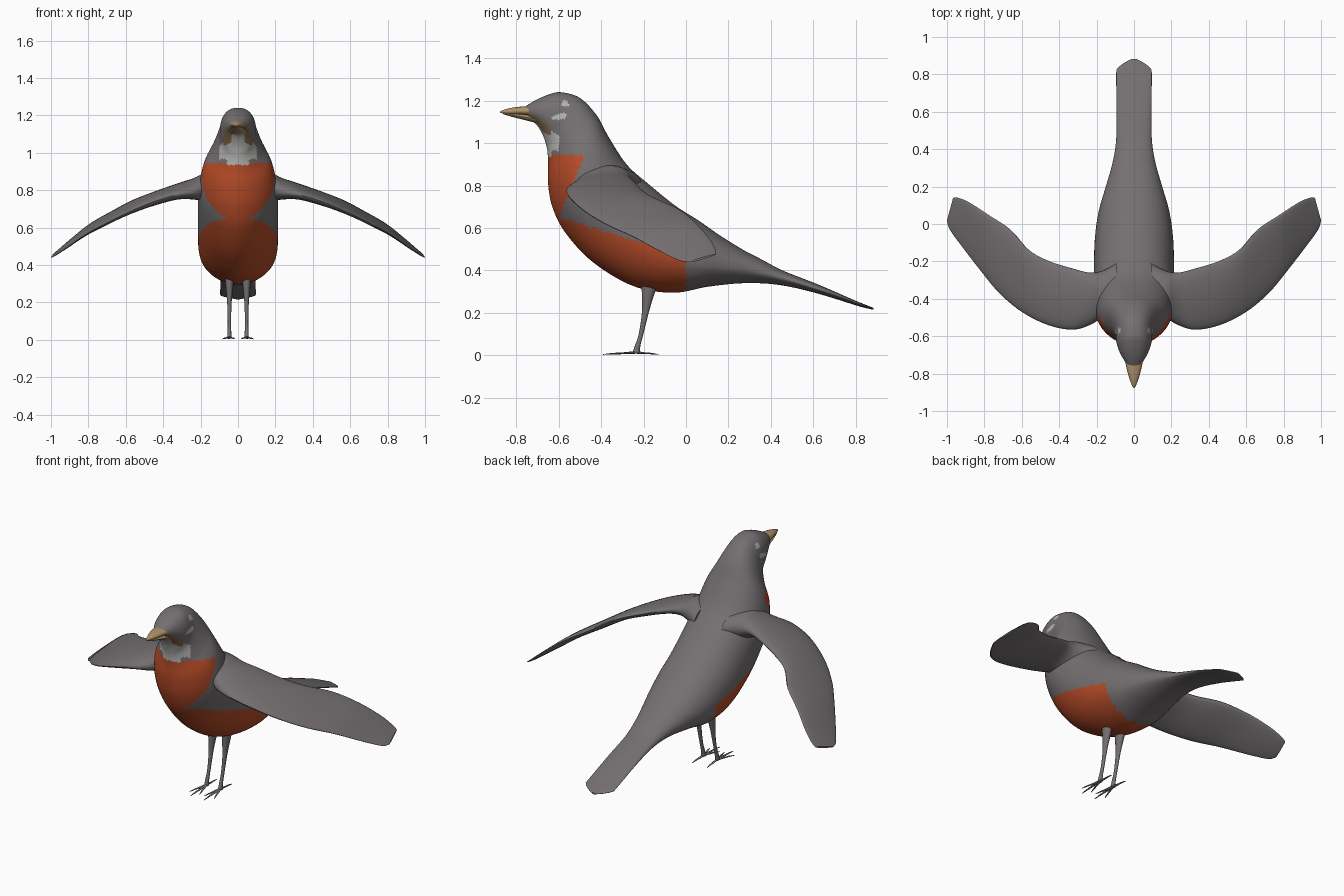
import bpy, bmesh
from math import sin, cos, tau
from mathutils import Vector as V

cube = bpy.data.objects.get("Cube")
if cube:
    bpy.data.objects.remove(cube, do_unlink=True)


def material(name, rgb):
    m = bpy.data.materials.new(name)
    m.use_nodes = True
    m.diffuse_color = (*rgb, 1)
    m.node_tree.nodes["Principled BSDF"].inputs["Base Color"].default_value = (*rgb, 1)
    return m


GREY = material("slate grey", (0.175, 0.16, 0.165))
ORANGE = material("breast orange", (0.46, 0.07, 0.02))
PALE = material("pale grey", (0.46, 0.46, 0.45))
TAN = material("beak tan", (0.42, 0.28, 0.14))
BROWN = material("gape brown", (0.22, 0.14, 0.065))


def spline(a, b, c, d, t):
    """Smooth interpolation from b to c."""
    return b + (c - a) * (t / 2) + (a * 2 - b * 5 + c * 4 - d) * (t * t / 2) \
        + (b * 3 - a - c * 3 + d) * (t ** 3 / 2)


def power(value, p):
    return (1 if value >= 0 else -1) * abs(value) ** (2 / p)


def loft(name, sections, mats, ring=16, steps=4, upper=2.0, lower=2.0, rule=None):
    """Skin smooth sections, each given as (centre, half axis, half axis);
    upper and lower set how square each half of the outline is."""
    rows = []
    last = len(sections) - 1
    for i in range(last):
        four = [sections[min(max(i + k, 0), last)] for k in (-1, 0, 1, 2)]
        for j in range(steps):
            rows.append([spline(*[s[k] for s in four], j / steps) for k in range(3)])
    rows.append(sections[-1])
    bm = bmesh.new()
    loops = []
    for c, u, v in rows:
        verts = []
        for k in range(ring):
            a = tau * k / ring
            p = upper if cos(a) >= 0 else lower
            verts.append(bm.verts.new(c + u * power(cos(a), p) + v * power(sin(a), p)))
        loops.append(verts)
    for a, b in zip(loops, loops[1:]):
        for k in range(ring):
            n = (k + 1) % ring
            bm.faces.new((a[k], a[n], b[n], b[k]))
    bm.faces.new(loops[0])
    bm.faces.new(loops[-1])
    bmesh.ops.recalc_face_normals(bm, faces=bm.faces)
    for f in bm.faces:
        f.smooth = True
        if rule:
            f.material_index = rule(f.calc_center_median())
    mesh = bpy.data.meshes.new(name)
    bm.to_mesh(mesh)
    bm.free()
    for m in mats:
        mesh.materials.append(m)
    obj = bpy.data.objects.new(name, mesh)
    bpy.context.collection.objects.link(obj)
    bpy.ops.object.select_all(action="DESELECT")
    obj.select_set(True)
    bpy.context.view_layer.objects.active = obj
    bpy.ops.object.shade_smooth_by_angle(angle=0.8)


def plumage(c):
    """Material index on the body by position."""
    x, y, z = abs(c.x), c.y, c.z
    gape = z - (1.085 - 0.7 * (y + 0.685))
    spot = ((y + 0.57) / 0.017) ** 2 + ((z - 1.187) / 0.015) ** 2 < 1
    cheek = ((y + 0.595) / 0.04) ** 2 + ((z - 1.125 - 0.2 * (y + 0.595)) / 0.012) ** 2 < 1
    if x > 0.03 and (spot or cheek):
        return 2
    if x > 0.035 and y < -0.635 and abs(gape) < 0.022 and z > 1.04:
        return 3
    if x < 0.1 and y < -0.57 and gape < 0.01 and z > (0.935 if x < 0.06 else 0.965):
        return 2
    breast = z < 0.945 and y < -0.48 - 0.4 * (0.945 - z)
    belly = y < 0 and z < 0.47 - 0.3 * y
    return 1 if breast or belly else 0


# Body, head and tail: back point (y, z), belly point (y, z), half width
body = [
    (-.762, 1.17, -.732, 1.108, .04), (-.71, 1.202, -.703, 1.085, .066),
    (-.65, 1.228, -.678, 1.045, .085), (-.59, 1.24, -.663, 1.005, .095),
    (-.50, 1.213, -.653, .96, .103), (-.42, 1.13, -.65, .90, .135),
    (-.365, 1.03, -.65, .81, .185), (-.28, .90, -.63, .70, .21),
    (-.18, .81, -.57, .58, .214), (-.05, .705, -.44, .44, .214),
    (.06, .635, -.25, .327, .21), (.16, .565, -.06, .295, .19),
    (.27, .497, .10, .323, .152), (.36, .45, .27, .34, .117),
    (.46, .398, .43, .333, .096), (.62, .335, .60, .297, .094),
    (.80, .257, .80, .236, .095), (.83, .245, .83, .227, .09),
    (.86, .233, .86, .22, .055), (.883, .224, .883, .215, .012),
]
sections = []
for ty, tz, by, bz, w in body:
    top, low = V((0, ty, tz)), V((0, by, bz))
    sections.append(((top + low) / 2, (top - low) / 2, V((w, 0, 0))))
loft("body", sections, [GREY, ORANGE, PALE, BROWN], 112, 7, 2.25, 1.8, plumage)

# Beak halves: y, z, half height, half width
upper_beak = [(-.72, 1.15, .026, .05), (-.77, 1.152, .021, .04),
              (-.82, 1.15, .017, .027), (-.86, 1.148, .009, .012), (-.877, 1.146, .002, .003)]
lower_beak = [(-.70, 1.112, .018, .05), (-.76, 1.123, .014, .037),
              (-.82, 1.133, .009, .023), (-.862, 1.141, .004, .009)]
for name, rows in (("upper_beak", upper_beak), ("lower_beak", lower_beak)):
    loft(name, [(V((0, y, z)), V((0, 0, h)), V((w, 0, 0))) for y, z, h, w in rows], [TAN])

# Wing: leading edge point, trailing edge point, half thickness
wing = [
    ((.09, -.46, .82), (.09, -.21, .81), .07), ((.17, -.50, .81), (.17, -.25, .82), .08),
    ((.235, -.54, .79), (.235, -.26, .825), .055),
    ((.33, -.565, .775), (.32, -.24, .81), .04), ((.46, -.54, .735), (.45, -.20, .77), .034),
    ((.60, -.47, .675), (.56, -.14, .735), .028), ((.72, -.37, .615), (.66, -.03, .685), .024),
    ((.82, -.25, .56), (.78, .05, .62), .02), ((.92, -.12, .49), (.88, .115, .545), .014),
    ((.985, -.03, .447), (.94, .14, .495), .009), ((1.0, .02, .44), (.967, .14, .475), .005),
]
# Leg: y, z, half depth, half width
leg = [(-.17, .34, .04, .026), (-.18, .28, .028, .02), (-.192, .2, .016, .012),
       (-.212, .1, .011, .009), (-.228, .045, .013, .01), (-.235, .01, .018, .012)]
# Toes: sideways and lengthwise reach
toes = {"middle": (0, -.155), "inner": (-.03, -.11), "outer": (.036, -.11), "back": (.005, .105)}

for side, s in (("left", 1), ("right", -1)):
    secs = []
    for a, b, t in wing:
        lead, trail = V((a[0] * s, *a[1:])), V((b[0] * s, *b[1:]))
        secs.append(((lead + trail) / 2, (lead - trail) / 2, V((0, 0, t))))
    loft(side + "_wing", secs, [GREY], 32, 5)

    x = .046 * s
    loft(side + "_leg", [(V((x, y, z)), V((0, d, 0)), V((w, 0, 0))) for y, z, d, w in leg],
         [GREY], 12)
    for toe, (dx, dy) in toes.items():
        secs = []
        for t, z, r in ((0, .014, .009), (.4, .01, .006), (.75, .008, .0045), (1, .004, .002)):
            secs.append((V((x + dx * s * t, -.235 + dy * t, z)),
                         V((0, 0, r * .7)), V((r, 0, 0))))
        loft(side + "_" + toe + "_toe", secs, [GREY], 8, 2)
